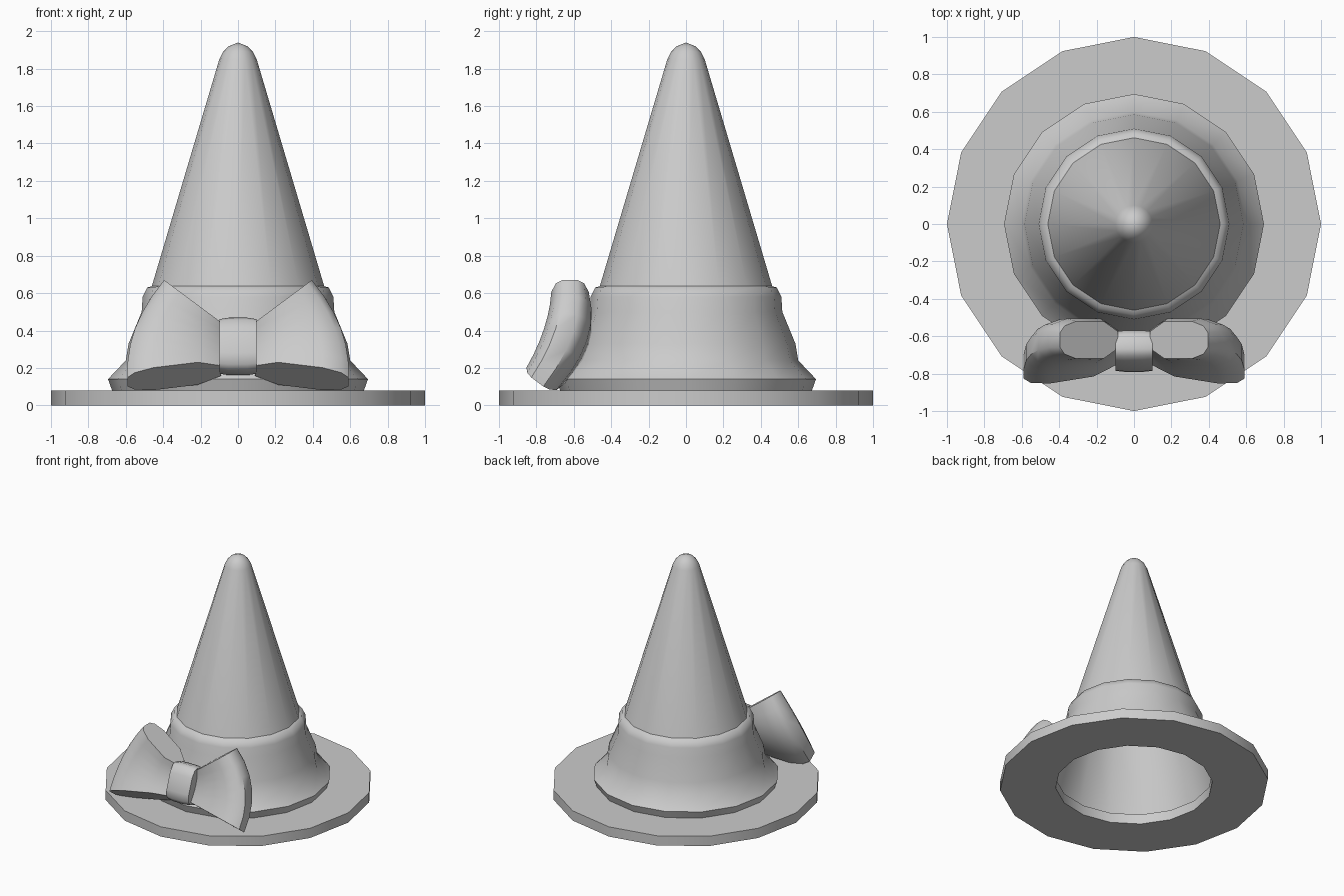
import bpy
import bmesh
import math
from mathutils import Vector

cube = bpy.data.objects.get("Cube")
if cube:
    bpy.data.objects.remove(cube, do_unlink=True)

GREY = (0.6, 0.6, 0.6, 1)
felt = bpy.data.materials.new("grey_felt")
felt.diffuse_color = GREY
felt.use_nodes = True
felt.node_tree.nodes["Principled BSDF"].inputs["Base Color"].default_value = GREY

SIDES = 16


def finish(name, bm, angle=40, outward=True):
    if outward:
        bmesh.ops.recalc_face_normals(bm, faces=bm.faces)
    mesh = bpy.data.meshes.new(name)
    bm.to_mesh(mesh)
    bm.free()
    mesh.materials.append(felt)
    obj = bpy.data.objects.new(name, mesh)
    bpy.context.collection.objects.link(obj)
    bpy.ops.object.select_all(action="DESELECT")
    obj.select_set(True)
    bpy.context.view_layer.objects.active = obj
    bpy.ops.object.shade_smooth_by_angle(angle=math.radians(angle))
    return obj


def bridge(bm, a, b):
    n = len(a)
    for i in range(n):
        bm.faces.new((a[i], a[(i + 1) % n], b[(i + 1) % n], b[i]))


def revolve(name, profile, closed=False, tip=None, angle=40):
    """Turn (radius, height) points around z; tip adds a pointed end."""
    bm = bmesh.new()
    turn = [math.tau * i / SIDES for i in range(SIDES)]
    rings = [[bm.verts.new((r * math.cos(a), r * math.sin(a), z)) for a in turn]
             for r, z in profile]
    for a, b in zip(rings, rings[1:]):
        bridge(bm, a, b)
    if closed:
        bridge(bm, rings[-1], rings[0])
    if tip is not None:
        top = bm.verts.new((0, 0, tip))
        for i in range(SIDES):
            bm.faces.new((rings[-1][i], rings[-1][(i + 1) % SIDES], top))
    return finish(name, bm, angle)


def loft(name, sections, outline, side=1):
    """Skin an outline through sections of (centre, long axis, thick axis)."""
    bm = bmesh.new()
    rings = []
    for c, a, b in sections:
        points = [c + a * u + b * v for u, v in outline]
        rings.append([bm.verts.new((p.x * side, p.y, p.z)) for p in points])
    for a, b in zip(rings, rings[1:]):
        bridge(bm, a, b)
    bm.faces.new(rings[0])
    bm.faces.new(rings[-1])
    return finish(name, bm)


# Hat: flat brim, open cone and the soft band around its foot
revolve("brim", [(0.585, 0), (1, 0), (1, 0.08), (0.585, 0.08)], closed=True)
revolve("cone", [(0.63, 0.08), (0.46, 0.64), (0.1, 1.85), (0.08, 1.89), (0.05, 1.92)],
        tip=1.94)
revolve("band", [(0.67, 0.07), (0.695, 0.14), (0.6, 0.24), (0.585, 0.33),
                 (0.515, 0.5), (0.51, 0.58), (0.485, 0.63), (0.45, 0.64)], angle=50)

# Bow wings: a rounded section fanned from the upper to the lower end
top = [Vector(v) for v in ((0.24, -0.62, 0.555), (0.155, 0, 0.115), (0, 0.1, 0))]
middle = [Vector(v) for v in ((0.32, -0.64, 0.36), (0.23, -0.01, 0.04), (0, 0.115, -0.03))]
bottom = [Vector(v) for v in ((0.34, -0.755, 0.155), (0.25, -0.04, -0.03), (0, 0.08, -0.06))]
STEPS = 6
sections = []
for i in range(STEPS + 1):
    t = i / STEPS
    w = (2 * (t - 0.5) * (t - 1), 4 * t * (1 - t), 2 * t * (t - 0.5))
    sections.append([p * w[0] + q * w[1] + r * w[2]
                     for p, q, r in zip(top, middle, bottom)])
half = [(-1, 0.45), (-0.5, 1), (0.45, 1), (0.85, 0.75), (1, 0.4)]
wing_outline = half + [(u, -v) for u, v in reversed(half)]
for label, side in (("left", 1), ("right", -1)):
    loft("bow_wing_" + label, sections, wing_outline, side)

# Knot: a rounded loop leaning with the bow, slightly narrower at its rims
corner = [(1, 0.45), (0.85, 0.8), (0.45, 1)]
quarter = corner + [(-u, v) for u, v in reversed(corner)]
knot_outline = quarter + [(-u, -v) for u, v in quarter]
lean = Vector((0, -0.05, -0.14))
thick = Vector((0, 0.085, -0.03))
loft("bow_knot", [(Vector((x, -0.68, 0.315)), lean * s, thick * s)
                  for x, s in ((-0.1, 0.95), (-0.05, 1), (0.05, 1), (0.1, 0.95))],
     knot_outline)
